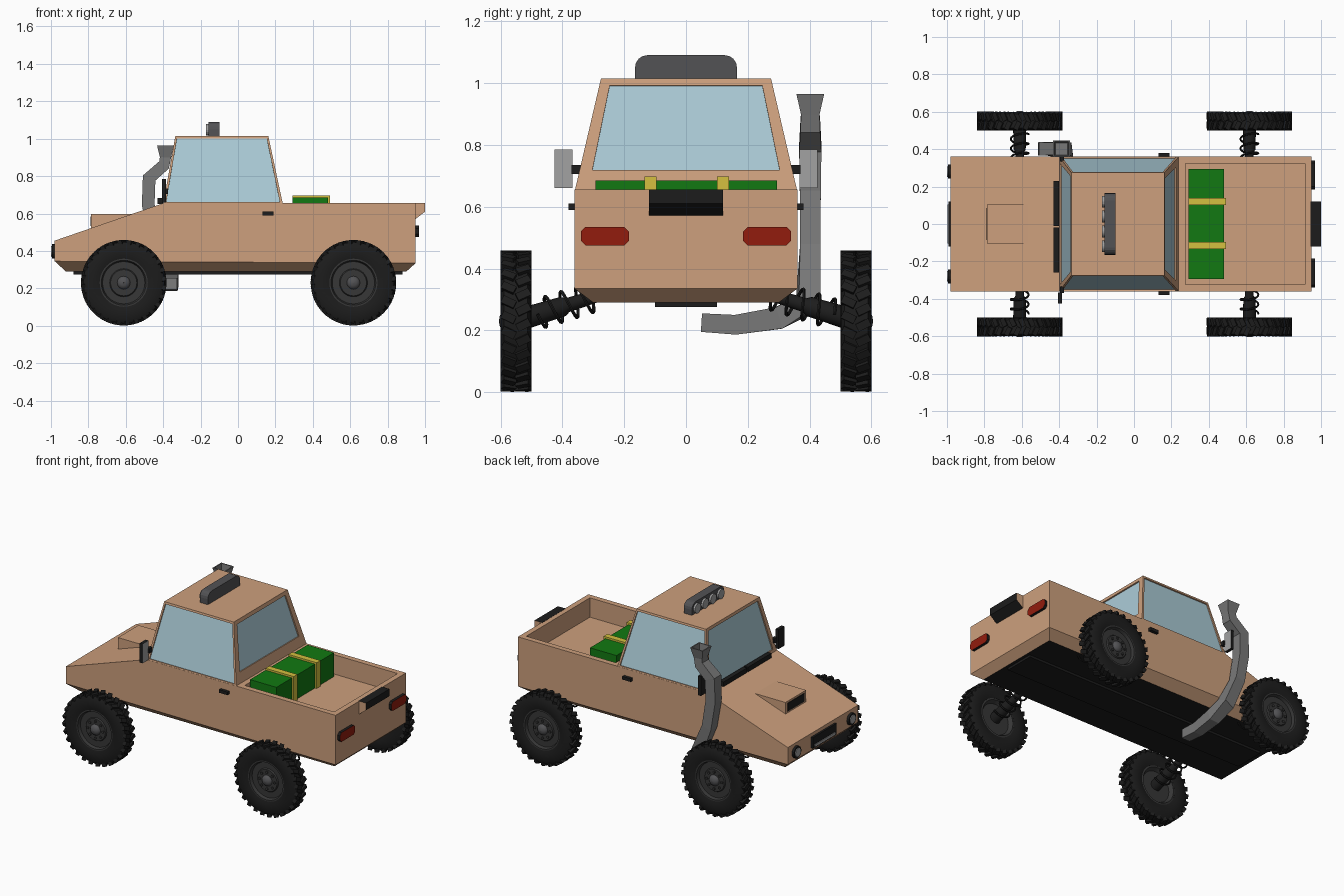
import bpy, bmesh, math
from mathutils import Vector, Matrix

if "Cube" in bpy.data.objects:
    bpy.data.objects.remove(bpy.data.objects["Cube"])

def mat(name, r, g, b):
    m = bpy.data.materials.new(name)
    m.diffuse_color = (r, g, b, 1)
    m.use_nodes = True
    m.node_tree.nodes["Principled BSDF"].inputs["Base Color"].default_value = m.diffuse_color
    return m

TAN = mat("tan_paint", .61, .35, .205)
GLASS = mat("window_blue", .41, .60, .68)
GREEN = mat("cargo_green", .006, .19, .006)
YELLOW = mat("strap_yellow", .66, .53, .05)
RED = mat("lamp_red", .29, .012, .004)
BLACK = mat("black_rubber", .012, .012, .012)
RIM = mat("rim_grey", .038, .038, .038)
PIPE = mat("pipe_grey", .19, .19, .19)
SILVER = mat("silver", .36, .36, .36)
BAR = mat("bar_grey", .085, .085, .09)

def finish(name, bm, mats, rule=None, smooth=False):
    bmesh.ops.remove_doubles(bm, verts=bm.verts, dist=1e-5)
    bmesh.ops.recalc_face_normals(bm, faces=bm.faces)
    bm.normal_update()
    if rule:
        for f in bm.faces:
            f.material_index = rule(f)
    me = bpy.data.meshes.new(name)
    bm.to_mesh(me)
    bm.free()
    for m in mats:
        me.materials.append(m)
    ob = bpy.data.objects.new(name, me)
    bpy.context.collection.objects.link(ob)
    if smooth:
        bpy.ops.object.select_all(action='DESELECT')
        ob.select_set(True)
        bpy.context.view_layer.objects.active = ob
        bpy.ops.object.shade_smooth_by_angle(angle=math.radians(35))
    return ob

def add_prism(bm, pts, a, b, axis='y'):
    """Extrude a 2D outline: (x,z) along y, or (y,z) along x."""
    at = (lambda p, t: (p[0], t, p[1])) if axis == 'y' else (lambda p, t: (t, p[0], p[1]))
    lo = [bm.verts.new(at(p, a)) for p in pts]
    hi = [bm.verts.new(at(p, b)) for p in pts]
    bm.faces.new(lo)
    bm.faces.new(hi)
    n = len(pts)
    for i in range(n):
        j = (i + 1) % n
        bm.faces.new((lo[i], lo[j], hi[j], hi[i]))

def prism(name, pts, a, b, mats, axis='y', rule=None):
    bm = bmesh.new()
    add_prism(bm, pts, a, b, axis)
    return finish(name, bm, mats, rule)

def box(name, x0, x1, y0, y1, z0, z1, m, rule=None):
    mats = m if isinstance(m, list) else [m]
    return prism(name, [(x0, z0), (x1, z0), (x1, z1), (x0, z1)], y0, y1, mats, 'y', rule)

def sweep(bm, pts, radii, refs, n, turn=0):
    rings = []
    for i, p in enumerate(pts):
        t = (pts[min(i + 1, len(pts) - 1)] - pts[max(i - 1, 0)]).normalized()
        a = (refs[i] - t * t.dot(refs[i])).normalized()
        b = t.cross(a)
        rings.append([bm.verts.new(p + radii[i] * (a * math.cos(w) + b * math.sin(w)))
                      for w in (turn + math.tau * k / n for k in range(n))])
    for r, q in zip(rings, rings[1:]):
        for k in range(n):
            bm.faces.new((r[k], r[(k + 1) % n], q[(k + 1) % n], q[k]))
    bm.faces.new(rings[0])
    return bm.faces.new(rings[-1])

def lathe(bm, prof, c, s, n):
    """Spin a (radius, y) profile about the y axis through c, mirrored by s."""
    rings = [[bm.verts.new((c[0] + r * math.cos(math.tau * k / n), s * y, c[1] + r * math.sin(math.tau * k / n)))
              for k in range(n)] for r, y in prof]
    for r, q in zip(rings, rings[1:] + rings[:1]):
        for k in range(n):
            bm.faces.new((r[k], r[(k + 1) % n], q[(k + 1) % n], q[k]))

# Main body: side profile with a bed sunk into the rear deck, chamfered sill, black floor
bm = bmesh.new()
W = .36
add_prism(bm, [(-.98, .345), (-.98, .455), (-.4, .655), (.24, .655), (.95, .655), (.95, .335)], -W, W)
bm.normal_update()
deck = next(f for f in bm.faces if abs(f.normal.z) > .9 and f.calc_center_median().x > .5
            and f.calc_center_median().z > .6)
under = min(bm.faces, key=lambda f: f.calc_center_median().z)
bmesh.ops.recalc_face_normals(bm, faces=bm.faces)
bmesh.ops.inset_individual(bm, faces=[deck], thickness=.05)
walls = bmesh.ops.extrude_face_region(bm, geom=[deck])['geom']
for v in [g for g in walls if isinstance(g, bmesh.types.BMVert)]:
    v.co.z = .53
bmesh.ops.delete(bm, geom=[deck], context='FACES_ONLY')
sill = bmesh.ops.extrude_face_region(bm, geom=[under])['geom']
for v in [g for g in sill if isinstance(g, bmesh.types.BMVert)]:
    v.co = (-.92 if v.co.x < 0 else .90, math.copysign(.30, v.co.y), .29)
bmesh.ops.delete(bm, geom=[under], context='FACES_ONLY')
finish("body", bm, [TAN, BLACK], lambda f: int(f.calc_center_median().z < .295))
box("chassis_rail", -.88, .88, -.1, .1, .275, .295, BLACK)

# Cabin: tapered block, each side framed around a recessed pane
bm = bmesh.new()
lo = [Vector(p) for p in ((-.4, -W, .65), (.24, -W, .65), (.24, W, .65), (-.4, W, .65))]
hi = [Vector(p) for p in ((-.335, -.275, 1.015), (.162, -.275, 1.015), (.162, .275, 1.015), (-.335, .275, 1.015))]
margins = [(.022, .035, .965), (.06, .19, .935), (.022, .035, .965), (.045, .06, .95)]
panes = []
for i, (u, v0, v1) in enumerate(margins):
    j = (i + 1) % 4
    at = lambda a, b: lo[i].lerp(lo[j], a).lerp(hi[i].lerp(hi[j], a), b)
    outer = [at(0, 0), at(1, 0), at(1, 1), at(0, 1)]
    inner = [at(u, v0), at(1 - u, v0), at(1 - u, v1), at(u, v1)]
    nrm = (outer[1] - outer[0]).cross(outer[3] - outer[0]).normalized()
    glass = [p - nrm * .008 for p in inner]
    for a, b in ((outer, inner), (inner, glass)):
        for k in range(4):
            m = (k + 1) % 4
            bm.faces.new([bm.verts.new(p) for p in (a[k], a[m], b[m], b[k])])
    bm.faces.new([bm.verts.new(p) for p in glass])
    panes.append(sum(glass, Vector()) / 4)
for ring in (lo, hi):
    bm.faces.new([bm.verts.new(p) for p in ring])
finish("cabin", bm, [TAN, GLASS],
       lambda f: int(min((f.calc_center_median() - p).length for p in panes) < .003))

# Roof light bar with rounded top corners and round lamps
arc = [(.125 + .04 * math.cos(a), 1.05 + .04 * math.sin(a)) for a in (math.pi / 8 * k for k in range(5))]
prism("light_bar", [(-.165, 1.01), (.165, 1.01)] + arc + [(-y, z) for y, z in reversed(arc)],
      -.158, -.10, [BAR], 'x')

def disc_x(name, y, z, r, x0, x1, m, n=16):
    prism(name, [(y + r * math.cos(math.tau * k / n), z + r * math.sin(math.tau * k / n)) for k in range(n)],
          x0, x1, [m], 'x')

for k in range(4):
    disc_x("roof_lamp", -.12 + .08 * k, 1.047, .031, -.17, -.155, SILVER)

# Bonnet scoop with dark mouth
prism("scoop", [(-.785, .515), (-.785, .597), (-.565, .597)], -.105, .105, [TAN])
box("scoop_mouth", -.788, -.78, -.085, .085, .532, .585, BLACK)

# Nose: grille and headlights; wipers below the windscreen
box("grille", -.993, -.975, -.12, .12, .36, .432, BLACK)
box("grille_bar", -.997, -.99, -.105, .105, .367, .382, SILVER)
for s in (-1, 1):
    disc_x("headlight_ring", s * .28, .398, .038, -.995, -.97, BLACK)
    disc_x("headlight_lens", s * .28, .398, .028, -1.0, -.99, SILVER)
for y in (-.14, .11):
    box("wiper", -.43, -.402, y - .12, y + .12, .652, .682, BLACK)

# Tail: lamps with clipped corners and the dark tailgate latch block
for s in (-1, 1):
    out = [(.185, .49), (.2, .475), (.325, .475), (.34, .49), (.34, .52), (.325, .535), (.2, .535), (.185, .52)]
    prism("tail_light", [(s * y, z) for y, z in out], .945, .968, [RED, BLACK], 'x',
          lambda f: int(abs(f.normal.x) < .5))
prism("tailgate_block", [(.945, .656), (1.0, .656), (1.0, .61), (.945, .567)], -.12, .12, [BLACK, TAN], 'y',
      lambda f: int(abs(f.normal.y) > .9))

# Side mirrors and door handles
def span(s, a, b):
    return sorted((s * a, s * b))

for s in (-1, 1):
    box("mirror", -.405, -.384, *span(s, .367, .426), .66, .785, [BLACK, SILVER], lambda f: int(f.normal.x > .9))
    box("mirror_arm", -.395, -.375, *span(s, .335, .37), .705, .735, BLACK)
    box("door_handle", .13, .19, *span(s, .355, .38), .59, .61, BLACK)

# Cargo box held by two straps
box("cargo_box", .291, .48, -.293, .295, .53, .685, GREEN)
for y in (-.115, .12):
    box("strap", .2905, .492, y - .019, y + .019, .53, .697, YELLOW)

# Snorkel: square pipe from under the floor, up the side to a flared open mouth
path = [((-.355, .05, .225), .03), ((-.355, .16, .218), .032), ((-.355, .30, .24), .036), ((-.37, .395, .29), .038),
        ((-.45, .402, .47), .033), ((-.48, .402, .65), .034), ((-.475, .402, .79), .036),
        ((-.395, .402, .86), .032), ((-.388, .402, .90), .03), ((-.388, .402, .965), .045)]
bm = bmesh.new()
cap = sweep(bm, [Vector(p) for p, r in path], [r * 1.414 for p, r in path],
            [Vector((1, 0, 0))] * len(path), 4, math.pi / 4)
bmesh.ops.recalc_face_normals(bm, faces=bm.faces)
bmesh.ops.inset_individual(bm, faces=[cap], thickness=.01)
bmesh.ops.inset_individual(bm, faces=[cap], thickness=.008, depth=-.05)
finish("snorkel", bm, [PIPE])

# Wheels, half axles and coil springs
def wheel(x, s):
    c = (x, .23)
    bm = bmesh.new()
    lathe(bm, [(.125, .507), (.15, .5), (.2, .502), (.217, .512), (.217, .588), (.2, .598), (.15, .6), (.125, .593)],
          c, s, 48)
    for k in range(28):
        for side in (-1, 1):
            ang = math.tau * (k + .25 * side) / 28
            m = (Matrix.Translation((x, s * .55, .23)) @ Matrix.Rotation(ang, 4, 'Y')
                 @ Matrix.Translation((0, side * .024, .217)) @ Matrix.Rotation(side * .45, 4, 'Z')
                 @ Matrix.Diagonal((.026, .046, .022, 1)))
            bmesh.ops.create_cube(bm, size=1, matrix=m)
    finish("tyre", bm, [BLACK], smooth=True)
    bm = bmesh.new()
    lathe(bm, [(.0005, .583), (.07, .583), (.075, .575), (.113, .575), (.12, .594), (.129, .594), (.129, .508),
               (.115, .506), (.1, .53), (.0005, .53)], c, s, 40)
    for k in range(8):
        a = math.tau * k / 8
        lathe(bm, [(.0002, .59), (.008, .59), (.008, .58), (.0002, .58)],
              (x + .054 * math.cos(a), .23 + .054 * math.sin(a)), s, 8)
    finish("rim", bm, [RIM], smooth=True)
    bm = bmesh.new()
    lathe(bm, [(.0005, .605), (.015, .603), (.027, .597), (.034, .588), (.036, .578), (.0005, .578)], c, s, 20)
    finish("hub", bm, [BAR], smooth=True)
    # Half axle
    a, b = Vector((x, s * .26, .32)), Vector((x, s * .535, .235))
    ex = Vector((1, 0, 0))
    bm = bmesh.new()
    sweep(bm, [a, a.lerp(b, .45), a.lerp(b, .5), b], [.02, .023, .032, .036], [ex] * 4, 16)
    finish("half_axle", bm, [BLACK], smooth=True)
    # Coil spring
    d = (b - a).normalized()
    ez = d.cross(ex)
    N = 80
    rad = [ex * math.cos(math.tau * 4 * k / N) + ez * math.sin(math.tau * 4 * k / N) for k in range(N + 1)]
    bm = bmesh.new()
    sweep(bm, [a.lerp(b, .06 + .74 * k / N) + rad[k] * .048 for k in range(N + 1)], [.0055] * (N + 1), rad, 6)
    finish("coil_spring", bm, [BLACK], smooth=True)

for x in (-.611, .617):
    for s in (-1, 1):
        wheel(x, s)
